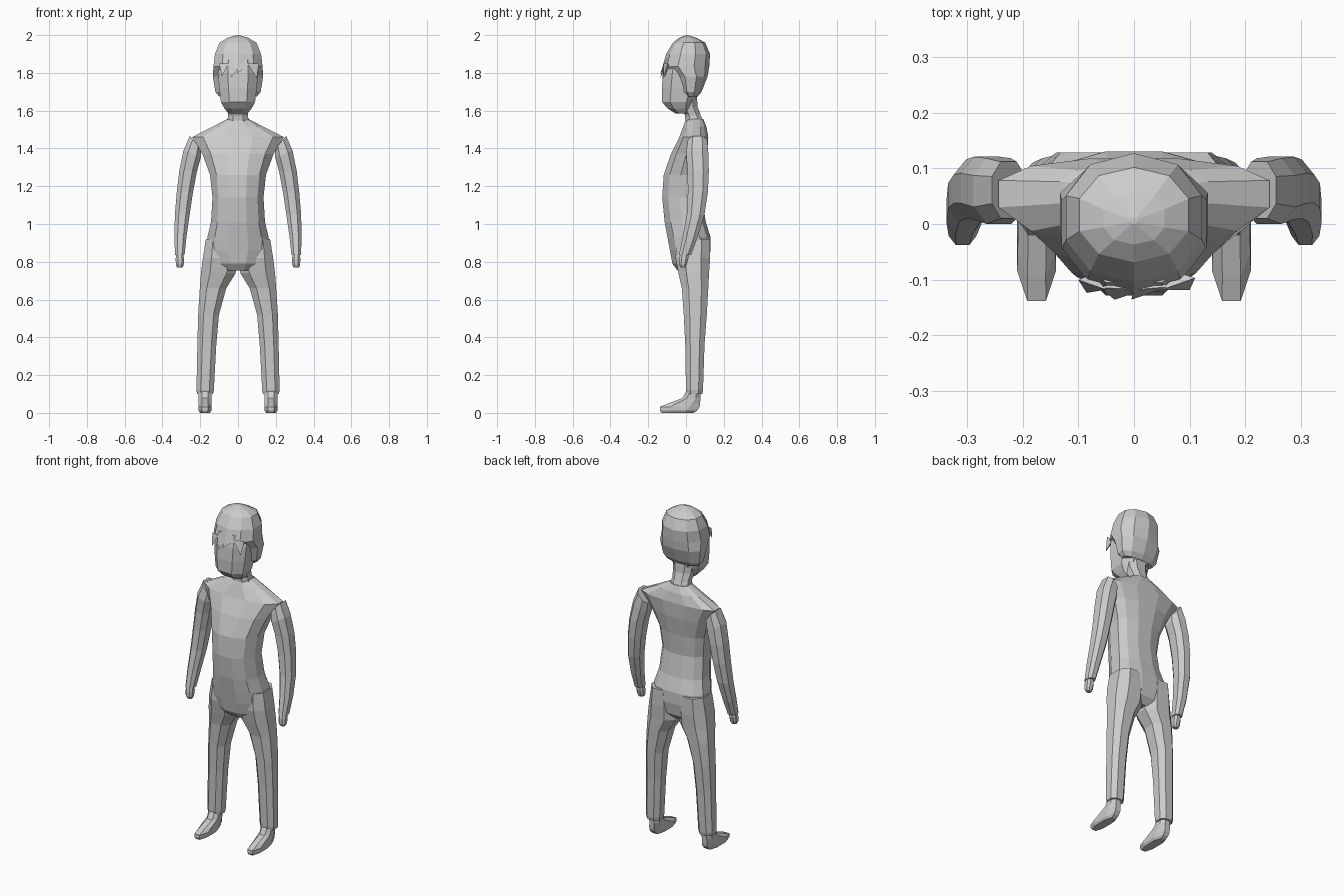
import bpy, bmesh, math

grey = bpy.data.materials.new("light grey")
grey.diffuse_color = (0.6, 0.6, 0.6, 1)


def section(n, p):
    """Rounded-box outline with flat front, back and sides, scaled to +-1."""
    pts = []
    for i in range(n):
        a = 2 * math.pi * (i + 0.5) / n
        c, s = math.cos(a), math.sin(a)
        pts.append((math.copysign(abs(c) ** (2 / p), c),
                    math.copysign(abs(s) ** (2 / p), s)))
    m = max(abs(u) for u, v in pts)
    return [(u / m, v / m) for u, v in pts]


def finish(name, bm, mirror=False):
    bmesh.ops.recalc_face_normals(bm, faces=bm.faces)
    me = bpy.data.meshes.new(name)
    bm.to_mesh(me)
    bm.free()
    me.materials.append(grey)
    ob = bpy.data.objects.new(name, me)
    bpy.context.collection.objects.link(ob)
    if mirror:
        ob.modifiers.new("mirror", 'MIRROR')
    return ob


def loft(name, rings, n=8, p=2.4, bias=0.5, mirror=False):
    """Rings: (z, centre x, half width, front y, back y, optional tilt)."""
    bm = bmesh.new()
    loops = []
    for z, cx, hx, yf, yb, *tilt in rings:
        t = tilt[0] if tilt else 0
        ym = yf + bias * (yb - yf)
        loops.append([bm.verts.new((cx + u * hx,
                                    ym + v * ((yb - ym) if v > 0 else (ym - yf)),
                                    z + t * u)) for u, v in section(n, p)])
    for a, b in zip(loops, loops[1:]):
        for i in range(n):
            j = (i + 1) % n
            bm.faces.new((a[i], a[j], b[j], b[i]))
    bm.faces.new(loops[0])
    bm.faces.new(loops[-1])
    return finish(name, bm, mirror)


# Torso with sloping shoulders and overhanging lower edge
loft("torso", [
    (0.755, 0, 0.100, -0.045, 0.085),
    (0.79, 0, 0.135, -0.072, 0.118),
    (0.86, 0, 0.165, -0.085, 0.130),
    (0.93, 0, 0.162, -0.098, 0.130),
    (1.01, 0, 0.143, -0.113, 0.105),
    (1.14, 0, 0.135, -0.126, 0.085),
    (1.26, 0, 0.148, -0.118, 0.095),
    (1.37, 0, 0.188, -0.080, 0.112),
    (1.46, 0, 0.243, -0.035, 0.118),
    (1.515, 0, 0.135, -0.015, 0.108),
    (1.555, 0, 0.058, 0.000, 0.092)], n=12, p=2.3, bias=0.62)

# Neck
loft("neck", [
    (1.53, 0, 0.060, -0.002, 0.098),
    (1.575, 0, 0.052, -0.005, 0.078),
    (1.62, 0, 0.058, -0.030, 0.062),
    (1.70, 0, 0.070, -0.040, 0.055)])

# Face and jaw
loft("face", [
    (1.585, 0, 0.050, -0.055, 0.020),
    (1.612, 0, 0.072, -0.098, 0.030),
    (1.645, 0, 0.090, -0.126, 0.045),
    (1.72, 0, 0.100, -0.128, 0.070),
    (1.80, 0, 0.105, -0.122, 0.080),
    (1.87, 0, 0.100, -0.105, 0.080)], p=2.6)

# Hair cap, open below the fringe
loft("hair", [
    (1.675, 0, 0.100, -0.005, 0.060),
    (1.70, 0, 0.120, -0.030, 0.080),
    (1.78, 0, 0.133, -0.060, 0.110),
    (1.835, 0, 0.130, -0.118, 0.118),
    (1.90, 0, 0.122, -0.100, 0.122),
    (1.96, 0, 0.098, -0.065, 0.098),
    (1.985, 0, 0.055, -0.035, 0.055),
    (2.0, 0, 0.006, 0.000, 0.012)], n=10, p=2.2)

# Fringe locks: thin triangular wedges in front of the brow
bm = bmesh.new()
for x0, x1, tip, zt in ((-0.10, -0.05, -0.085, 1.78), (-0.06, 0.02, -0.035, 1.775),
                        (0.00, 0.065, -0.005, 1.795), (0.05, 0.11, 0.10, 1.77)):
    y = lambda x: -0.118 + 0.35 * max(0, abs(x) - 0.05)
    v = [bm.verts.new(c) for c in ((x0, y(x0), 1.85), (x1, y(x1), 1.85),
                                   (tip, y(tip) - 0.018, zt),
                                   ((x0 + x1) / 2, y((x0 + x1) / 2) + 0.02, 1.84))]
    for a, b, c in ((0, 1, 2), (0, 1, 3), (1, 2, 3), (0, 2, 3)):
        bm.faces.new((v[a], v[b], v[c]))
finish("fringe", bm)

# Sleeved arms, bowed outward and swinging forward at the wrist
loft("arm", [
    (1.43, 0.225, 0.030, 0.010, 0.112, 0.037),
    (1.37, 0.243, 0.046, 0.000, 0.118, 0.018),
    (1.28, 0.264, 0.047, 0.008, 0.121),
    (1.17, 0.281, 0.043, 0.010, 0.116),
    (1.05, 0.295, 0.039, 0.004, 0.098),
    (0.93, 0.305, 0.032, -0.018, 0.062),
    (0.835, 0.308, 0.025, -0.038, 0.026)], mirror=True)

# Hands
loft("hand", [
    (0.85, 0.308, 0.018, -0.028, 0.012),
    (0.815, 0.308, 0.022, -0.036, 0.012),
    (0.785, 0.308, 0.021, -0.036, 0.004),
    (0.77, 0.308, 0.015, -0.030, -0.004)], mirror=True)

# Trouser legs
loft("leg", [
    (0.10, 0.174, 0.042, 0.004, 0.086),
    (0.12, 0.174, 0.046, 0.000, 0.090),
    (0.36, 0.165, 0.050, -0.004, 0.098),
    (0.52, 0.156, 0.055, -0.012, 0.110),
    (0.66, 0.132, 0.070, -0.022, 0.118),
    (0.74, 0.104, 0.092, -0.040, 0.122),
    (0.82, 0.098, 0.088, -0.055, 0.128),
    (0.92, 0.098, 0.072, -0.050, 0.128)], mirror=True)

# Feet
loft("foot", [
    (0.0, 0.175, 0.026, -0.130, 0.040),
    (0.012, 0.175, 0.034, -0.138, 0.058),
    (0.032, 0.175, 0.035, -0.138, 0.072),
    (0.05, 0.175, 0.034, -0.095, 0.075),
    (0.078, 0.174, 0.034, -0.020, 0.076),
    (0.13, 0.174, 0.034, 0.010, 0.078)], mirror=True)
